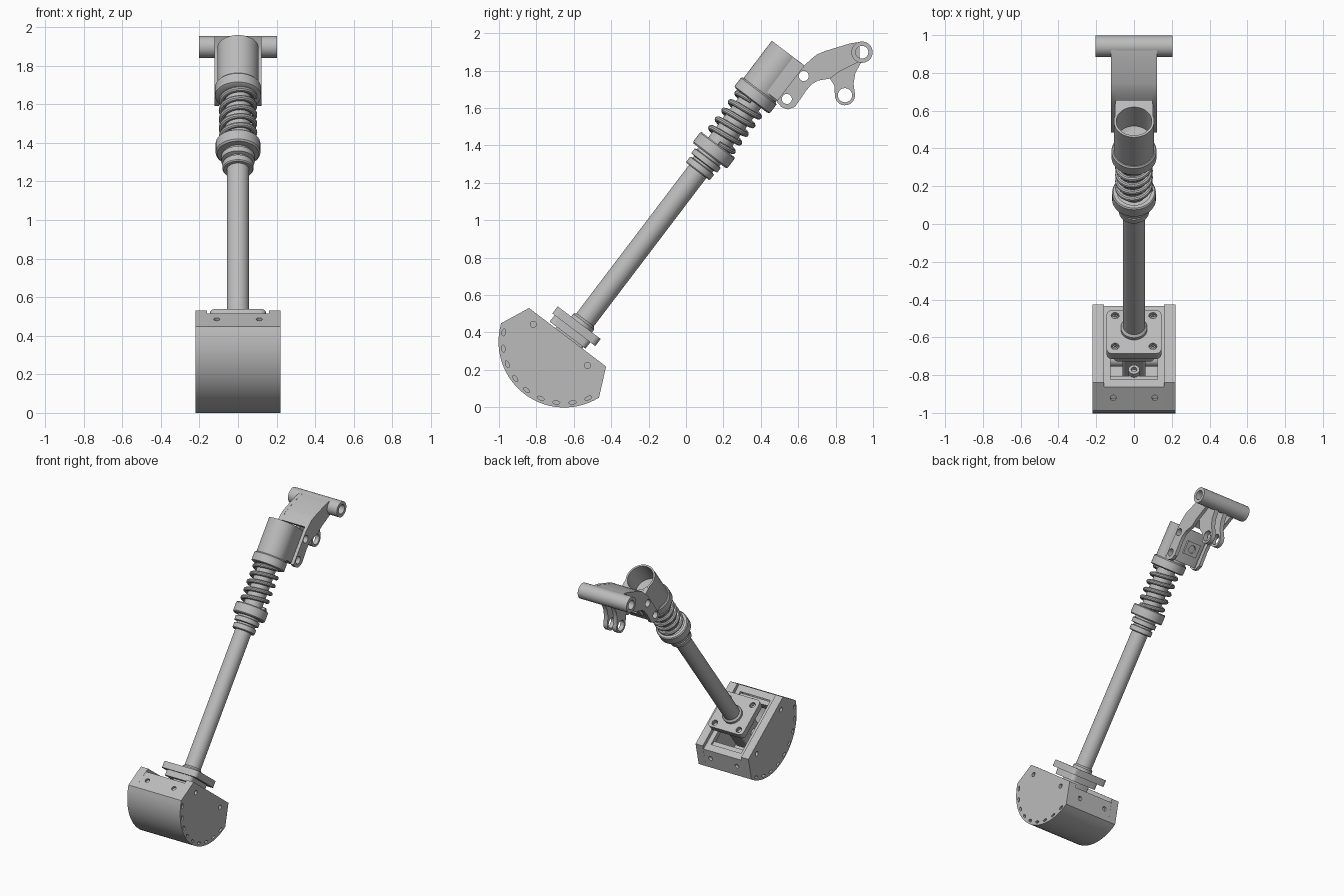
import bpy, bmesh, math
from mathutils import Matrix, Vector

if "Cube" in bpy.data.objects:
    bpy.data.objects.remove(bpy.data.objects["Cube"])

grey = bpy.data.materials.new("metal grey")
grey.use_nodes = True
grey.diffuse_color = (0.5, 0.5, 0.5, 1)
grey.node_tree.nodes["Principled BSDF"].inputs["Base Color"].default_value = (0.5, 0.5, 0.5, 1)

# Tilted leg frame: local z runs up the rod, local y points back and down
LEG = Matrix.Translation((0, -0.56, 0.44)) @ Matrix.Rotation(math.radians(-37.2), 4, 'X')
WORLD = Matrix.Identity(4)


def finish(name, bm, frame):
    bmesh.ops.recalc_face_normals(bm, faces=bm.faces)
    bm.transform(frame)
    mesh = bpy.data.meshes.new(name)
    bm.to_mesh(mesh)
    bm.free()
    ob = bpy.data.objects.new(name, mesh)
    bpy.context.collection.objects.link(ob)
    mesh.materials.append(grey)
    return ob


def activate(ob):
    bpy.ops.object.select_all(action='DESELECT')
    ob.select_set(True)
    bpy.context.view_layer.objects.active = ob


def prism(name, pts, x0, x1, frame):
    bm = bmesh.new()
    face = bm.faces.new([bm.verts.new((x0, y, z)) for y, z in pts])
    ext = bmesh.ops.extrude_face_region(bm, geom=[face])["geom"]
    bmesh.ops.translate(bm, vec=(x1 - x0, 0, 0), verts=[v for v in ext if isinstance(v, bmesh.types.BMVert)])
    return finish(name, bm, frame)


def lathe(name, profile, frame=LEG, segs=40):
    bm = bmesh.new()
    vs = [bm.verts.new((r, 0, t)) for r, t in profile]
    es = [bm.edges.new(p) for p in zip(vs, vs[1:])]
    bmesh.ops.spin(bm, geom=vs + es, cent=(0, 0, 0), axis=(0, 0, 1), angle=math.tau, steps=segs, use_merge=True)
    bmesh.ops.remove_doubles(bm, verts=bm.verts, dist=1e-5)
    return finish(name, bm, frame)


def slab(name, xs, ys, zs, radius=0):
    bm = bmesh.new()
    lo, hi = Vector((xs[0], ys[0], zs[0])), Vector((xs[1], ys[1], zs[1]))
    bmesh.ops.create_cube(bm, size=1, matrix=Matrix.Translation((lo + hi) / 2) @ Matrix.Diagonal((*(hi - lo), 1)))
    if radius:
        up = [e for e in bm.edges if abs(e.verts[0].co.z - e.verts[1].co.z) > 1e-4]
        bmesh.ops.bevel(bm, geom=up, offset=radius, segments=5, affect='EDGES', profile=0.5)
    return finish(name, bm, LEG)


def across(y, z, r, length=1, x=0):
    """Matrix of a cylinder lying along x."""
    return Matrix.Translation((x, y, z)) @ Matrix.Rotation(math.pi / 2, 4, 'Y') @ Matrix.Diagonal((r, r, length, 1))


def cut(ob, matrices, frame):
    bm = bmesh.new()
    for m in matrices:
        bmesh.ops.create_cone(bm, cap_ends=True, segments=20, radius1=1, radius2=1, depth=1, matrix=m)
    cutter = finish("cutter", bm, frame)
    cutter.hide_render = True
    mod = ob.modifiers.new("holes", 'BOOLEAN')
    mod.operation, mod.solver, mod.object = 'DIFFERENCE', 'EXACT', cutter
    activate(ob)
    bpy.ops.object.modifier_apply(modifier=mod.name)
    bpy.data.objects.remove(cutter)


def arc(cy, cz, r, a0, a1, n):
    return [(cy + r * math.cos(math.radians(a0 + (a1 - a0) * i / n)),
             cz + r * math.sin(math.radians(a0 + (a1 - a0) * i / n))) for i in range(n + 1)]


# Foot: side plates with rim slots and bolt holes, joined by a curved sole
FY, FZ, FR = -0.018, -0.126, 0.352
outer = [(-0.277, -0.097)] + arc(FY, FZ, FR, 201, 339, 28) + [(0.24, -0.097)]
for side, tag in ((1, "left"), (-1, "right")):
    plate = prism(tag + "_foot_side", outer, side * 0.16, side * 0.22, LEG)
    slots = [Matrix.Translation((side * 0.22, FY, FZ)) @ Matrix.Rotation(math.radians(208.5 + 15.2 * i), 4, 'X')
             @ Matrix.Translation((0, 0.328, 0)) @ Matrix.Rotation(math.pi / 2, 4, 'Y')
             @ Matrix.Diagonal((0.019, 0.009, 0.04, 1)) for i in range(9)]
    bolts = [across(y, -0.153, 0.016, 0.05, side * 0.22) for y in (-0.206, 0.158)]
    cut(plate, slots + bolts, LEG)
    slab(tag + "_foot_rail", sorted((side * 0.125, side * 0.165)), (-0.25, 0.215), (-0.16, -0.125))

inner = [(0.2, -0.125)] + arc(FY, FZ, FR - 0.03, 335, 205, 28) + [(-0.237, -0.125)]
sole = prism("foot_sole", [(-0.287, -0.122)] + outer[1:-1] + [(0.25, -0.122)] + inner, -0.165, 0.165, LEG)
sole_holes = []
for y, lean in ((-0.318, 1), (0.277, -1)):
    for x in (-0.11, 0.11):
        sole_holes.append(Matrix.Translation((x, y, -0.18)) @ Matrix.Rotation(lean * math.radians(65), 4, 'X')
                          @ Matrix.Diagonal((0.016, 0.016, 0.04, 1)))
cut(sole, sole_holes, LEG)

# Ankle joint inside the foot
slab("ankle_yoke", (-0.11, 0.11), (-0.145, 0.095), (-0.088, -0.04), 0.03)
slab("ankle_block", (-0.06, 0.06), (-0.1, 0.08), (-0.3, -0.06), 0.015)
slab("front_cross_bar", (-0.16, 0.16), (-0.235, -0.2), (-0.2, -0.14))
slab("rear_cross_bar", (-0.16, 0.16), (0.165, 0.2), (-0.2, -0.14))
prism("ankle_axle", arc(FY, -0.24, 0.035, 0, 345, 23), -0.165, 0.165, LEG)
lathe("ankle_bolt", [(0, -0.14), (0.03, -0.14), (0.03, -0.09), (0.015, -0.09), (0.015, -0.11), (0, -0.11)],
      LEG @ Matrix.Translation((0, -0.18, -0.02)), 24)

# Bolted flange under the rod
flange = slab("ankle_flange", (-0.145, 0.145), (-0.16, 0.128), (-0.045, 0.003), 0.03)
cut(flange, [Matrix.Translation((x, y, 0)) @ Matrix.Diagonal((0.021, 0.021, 0.04, 1))
             for x in (-0.1, 0.1) for y in (-0.112, 0.092)], LEG)
for x in (-0.1, 0.1):
    for y in (-0.112, 0.092):
        lathe("flange_bolt", [(0, -0.03), (0.015, -0.03), (0.015, -0.006), (0.008, -0.006), (0.008, -0.014), (0, -0.014)],
              LEG @ Matrix.Translation((x, y, 0)), 16)

# Rod and its collars
lathe("rod", [(0, -0.02), (0.07, -0.02), (0.07, 0.022), (0.058, 0.034), (0.058, 1.05), (0, 1.05)])
lathe("lower_nuts", [(0, 1.03), (0.075, 1.03), (0.08, 1.036), (0.08, 1.068), (0.066, 1.072), (0.066, 1.084),
                     (0.087, 1.088), (0.087, 1.118), (0.075, 1.122), (0.075, 1.145), (0, 1.145)])
lathe("lower_spring_seat", [(0, 1.135), (0.108, 1.135), (0.116, 1.143), (0.116, 1.203), (0.11, 1.21),
                            (0.09, 1.21), (0.09, 1.2), (0, 1.2)])
lathe("damper_tube", [(0, 1.19), (0.065, 1.19), (0.065, 1.53), (0, 1.53)])
lathe("upper_spring_seat", [(0, 1.505), (0.105, 1.505), (0.119, 1.512), (0.119, 1.568), (0.112, 1.576), (0, 1.576)])

# Coil spring
curve = bpy.data.curves.new("coil_spring", 'CURVE')
curve.dimensions, curve.bevel_depth, curve.bevel_resolution, curve.use_fill_caps = '3D', 0.015, 3, True
spline = curve.splines.new('POLY')
turns, per = 5, 32
spline.points.add(turns * per)
for i, p in enumerate(spline.points):
    a = math.tau * i / per
    p.co = (*(LEG @ Vector((0.085 * math.cos(a), 0.085 * math.sin(a), 1.215 + 0.29 * i / (turns * per)))), 1)
spring = bpy.data.objects.new("coil_spring", curve)
bpy.context.collection.objects.link(spring)
curve.materials.append(grey)
activate(spring)
bpy.ops.object.convert(target='MESH')

# Open cylinder housing and the block that carries the arm
lathe("housing", [(0, 1.565), (0.107, 1.565), (0.107, 1.826), (0.094, 1.826), (0.094, 1.66),
                  (0.035, 1.63), (0.035, 1.6), (0, 1.6)])
block = slab("housing_block", (-0.1, 0.1), (0, 0.18), (1.59, 1.825), 0.02)
pins = [(0.145, 1.627), (0.143, 1.779)]
cut(block, [across(y, z, 0.027) for y, z in pins]
    + [Matrix.Translation((0, 0, 1.8)) @ Matrix.Diagonal((0.1, 0.1, 0.3, 1))], LEG)
pad = slab("rear_pad", (-0.055, 0.055), (0.17, 0.195), (1.655, 1.75))
cut(pad, [Matrix.Translation((0, 0.195, 1.703)) @ Matrix.Rotation(math.pi / 2, 4, 'X')
          @ Matrix.Diagonal((0.027, 0.027, 0.04, 1))], LEG)

# Arm: two cheeks, a top web and a cross tube
cheek = [(0.484, 1.634), (0.51, 1.605), (0.545, 1.592), (0.583, 1.606), (0.61, 1.645), (0.642, 1.692), (0.67, 1.725),
         (0.705, 1.746), (0.77, 1.757), (0.82, 1.795), (0.93, 1.85), (0.925, 1.952), (0.877, 1.945), (0.743, 1.904),
         (0.7, 1.886), (0.67, 1.862), (0.63, 1.825)]
pin_cuts = [across(y, z, 0.027) for y, z in pins]
for side, tag in ((1, "left"), (-1, "right")):
    cut(prism(tag + "_arm_cheek", cheek, side * 0.098, side * 0.123, WORLD), pin_cuts, LEG)
prism("arm_web", [(0.655, 1.848), (0.7, 1.885), (0.743, 1.903), (0.877, 1.944), (0.925, 1.951),
                  (0.925, 1.9), (0.88, 1.905), (0.755, 1.868), (0.68, 1.825)], -0.11, 0.11, WORLD)
BY, BZ = 0.941, 1.898
tube = prism("cross_tube", arc(BY, BZ, 0.057, 0, 348.75, 31), -0.203, 0.203, WORLD)
cut(tube, [across(BY, BZ, 0.034)], WORLD)

# Pair of lugs under the arm
lug = [(0.77, 1.757), (0.793, 1.72)] + arc(0.85, 1.668, 0.054, 180, 375, 14) + \
      [(0.896, 1.73), (0.905, 1.785), (0.94, 1.85), (0.87, 1.91), (0.77, 1.86)]
for side, tag in ((1, "left"), (-1, "right")):
    cut(prism(tag + "_lug", lug, side * 0.022, side * 0.055, WORLD), [across(0.85, 1.668, 0.038)], WORLD)

# Smooth round surfaces, keep hard edges
for ob in bpy.context.collection.objects:
    if ob.type == 'MESH' and grey.name in ob.data.materials:
        activate(ob)
        bpy.ops.object.shade_smooth_by_angle(angle=math.radians(30))
